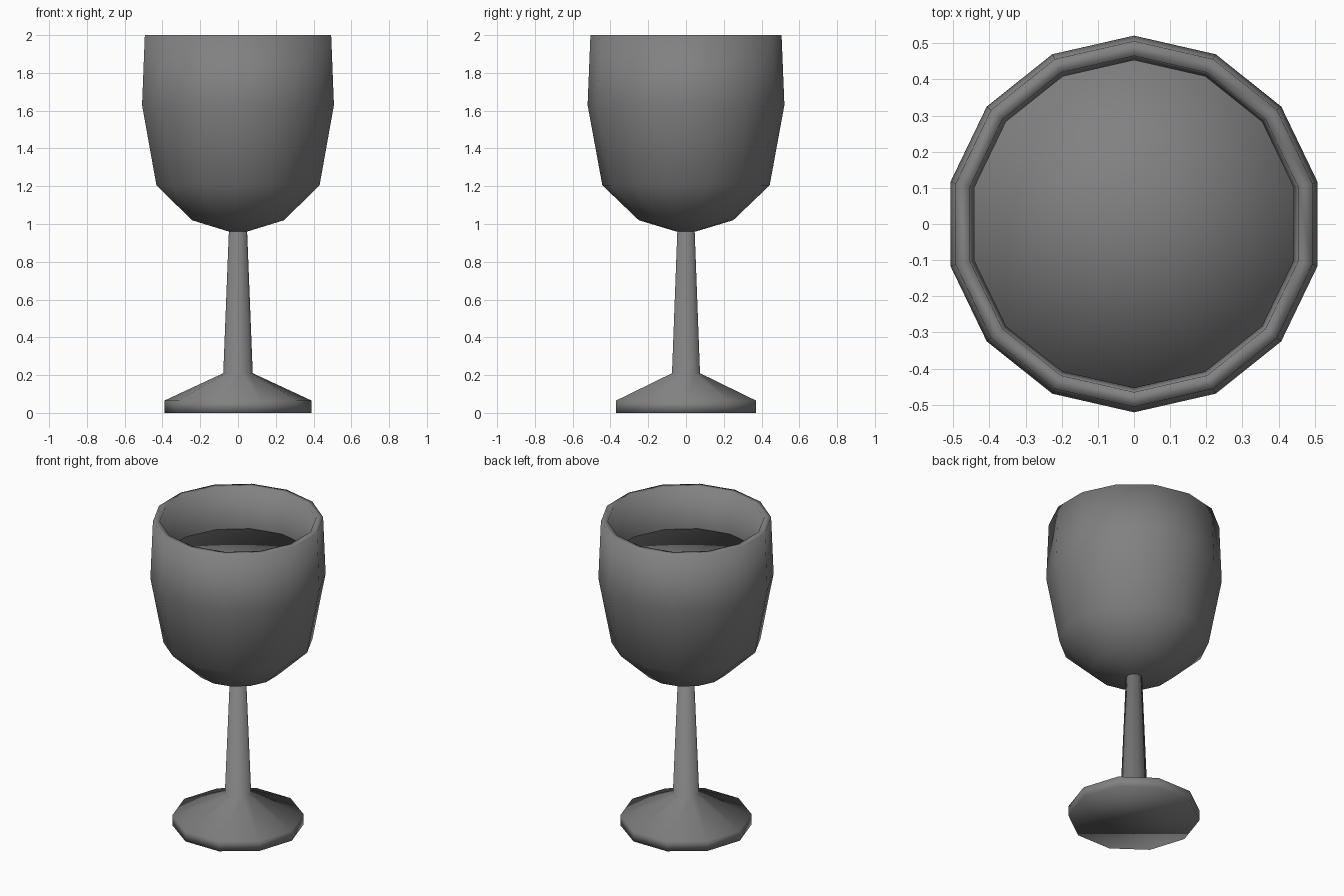
import bpy
import bmesh
import math

cube = bpy.data.objects.get("Cube")
if cube:
    bpy.data.objects.remove(cube, do_unlink=True)

grey = bpy.data.materials.new("neutral_grey")
grey.use_nodes = True
colour = (0.22, 0.22, 0.22, 1)
grey.diffuse_color = colour
grey.node_tree.nodes["Principled BSDF"].inputs["Base Color"].default_value = colour


def revolve(name, profile, sides, start=0.0):
    """Turn (radius, height) points about z; zero radius becomes a pole."""
    bm = bmesh.new()
    rings = []
    for r, z in profile:
        if r == 0:
            rings.append([bm.verts.new((0, 0, z))] * sides)
        else:
            angles = [start + math.tau * i / sides for i in range(sides)]
            rings.append([bm.verts.new((r * math.cos(a), r * math.sin(a), z)) for a in angles])
    for a, b in zip(rings, rings[1:]):
        for i in range(sides):
            j = (i + 1) % sides
            corners = list(dict.fromkeys((a[i], a[j], b[j], b[i])))
            bm.faces.new(corners)
    # Close an open end with a flat cap
    for ring, (r, z) in ((rings[0], profile[0]), (rings[-1], profile[-1])):
        if r > 0:
            bm.faces.new(ring)
    bmesh.ops.recalc_face_normals(bm, faces=bm.faces)
    mesh = bpy.data.meshes.new(name)
    bm.to_mesh(mesh)
    bm.free()
    for face in mesh.polygons:
        face.use_smooth = True
    mesh.materials.append(grey)
    obj = bpy.data.objects.new(name, mesh)
    bpy.context.collection.objects.link(obj)
    return obj


# Foot flowing into the tapered stem
revolve("foot_and_stem",
        [(0.39, 0), (0.39, 0.065), (0.078, 0.21), (0.048, 0.97)], 10)

# Hollow bowl, outside up to the rim and back down the inside
revolve("bowl",
        [(0, 0.96), (0.05, 0.96), (0.25, 1.02), (0.443, 1.205), (0.521, 1.63),
         (0.506, 2), (0.465, 2), (0.456, 1.73), (0.45, 1.6), (0.4, 1.22),
         (0.22, 1.06), (0, 1.02)], 14, math.pi / 2)

# Drink filling the bowl
revolve("drink",
        [(0, 1.73), (0.454, 1.73), (0.44, 1.6), (0.38, 1.24), (0.2, 1.09), (0, 1.06)],
        14, math.pi / 2)
